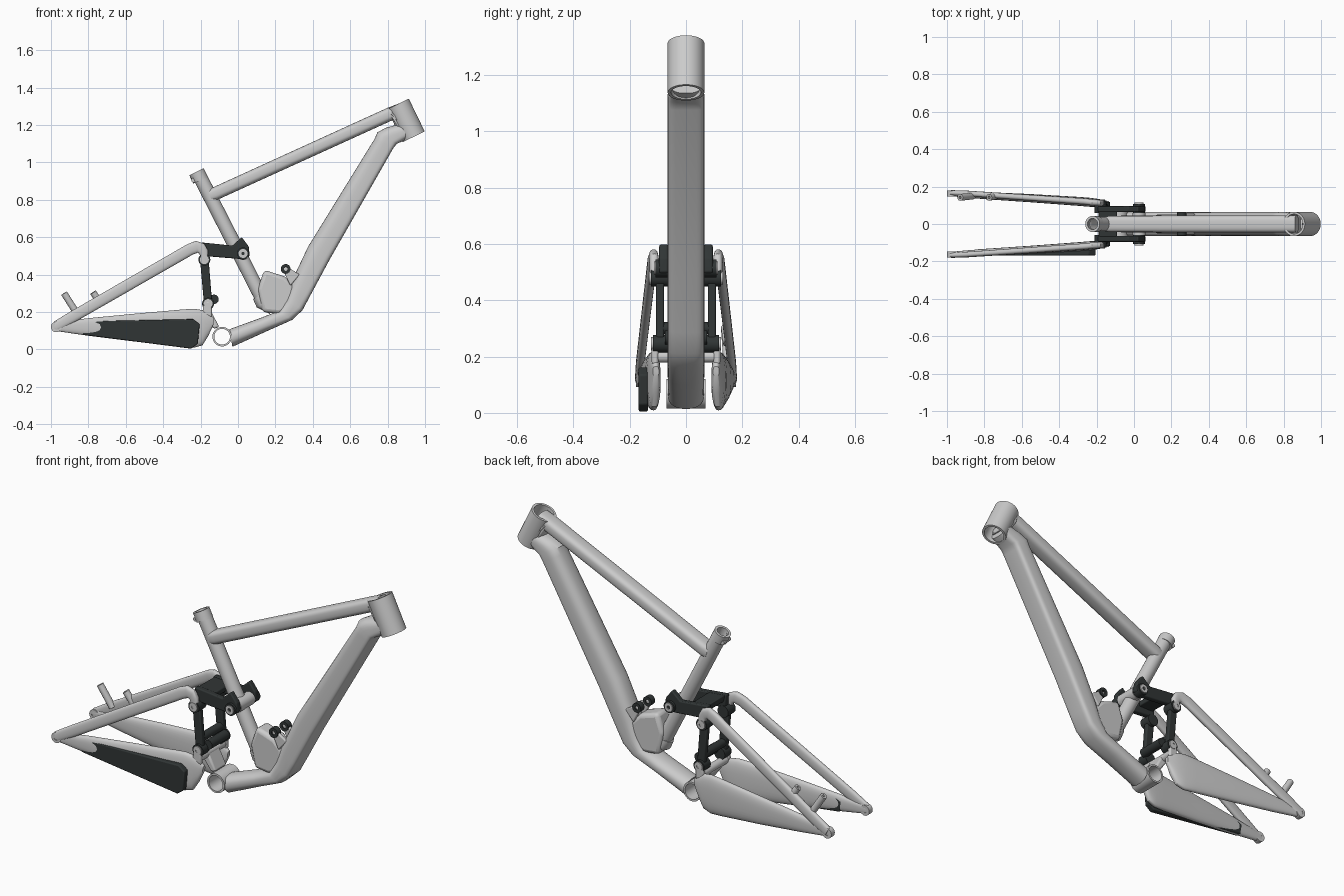
import bpy, bmesh, math
from mathutils import Vector

dark = bpy.data.materials.new("dark_parts")
dark.diffuse_color = (0.03, 0.036, 0.036, 1)


def finish(name, bm, mat=None, bevel=0, angle=35):
    bmesh.ops.recalc_face_normals(bm, faces=bm.faces[:])
    me = bpy.data.meshes.new(name)
    bm.to_mesh(me)
    bm.free()
    ob = bpy.data.objects.new(name, me)
    bpy.context.collection.objects.link(ob)
    if mat:
        me.materials.append(mat)
    if bevel:
        m = ob.modifiers.new("bevel", "BEVEL")
        m.width, m.segments, m.limit_method = bevel, 3, "ANGLE"
    bpy.ops.object.select_all(action="DESELECT")
    ob.select_set(True)
    bpy.context.view_layer.objects.active = ob
    bpy.ops.object.shade_smooth_by_angle(angle=math.radians(angle))
    return ob


def skin(bm, rings, closed=False):
    n = len(rings[0])
    pairs = list(zip(rings, rings[1:] + rings[:1] if closed else rings[1:]))
    for a, b in pairs:
        for i in range(n):
            j = (i + 1) % n
            bm.faces.new((a[i], a[j], b[j], b[i]))
    if not closed:
        bm.faces.new(rings[0])
        bm.faces.new(rings[-1])


def cyl(name, a, b, r, hole=0, mat=None, n=32):
    """Round bar or hollow tube from a to b."""
    a, b = Vector(a), Vector(b)
    d = (b - a).normalized()
    u = d.orthogonal().normalized()
    v = d.cross(u)
    bm = bmesh.new()

    def ring(c, rad):
        return [bm.verts.new(c + rad * (u * math.cos(t) + v * math.sin(t)))
                for t in (2 * math.pi * i / n for i in range(n))]
    rings = [ring(a, r), ring(b, r)]
    if hole:
        rings += [ring(b, hole), ring(a, hole)]
    skin(bm, rings, bool(hole))
    return finish(name, bm, mat)


def spow(x, p):
    return math.copysign(abs(x) ** p, x)


def loft(name, secs, n=32, mat=None):
    """Sections: (upper x, upper z, lower x, lower z, y, half width, top power, bottom power)."""
    bm = bmesh.new()
    rings = []
    for ux, uz, lx, lz, y, hw, pt, pb in secs:
        c = Vector(((ux + lx) / 2, y, (uz + lz) / 2))
        h = Vector(((ux - lx) / 2, 0, (uz - lz) / 2))
        ring = []
        for i in range(n):
            t = 2 * math.pi * i / n
            p = 2 / (pt if math.sin(t) >= 0 else pb)
            ring.append(bm.verts.new(c + h * spow(math.sin(t), p)
                                     + Vector((0, hw * spow(math.cos(t), p), 0))))
        rings.append(ring)
    skin(bm, rings)
    return finish(name, bm, mat)


def plate(name, pts, y0, y1, mat=None, bevel=0.006):
    """Side profile extruded across y."""
    bm = bmesh.new()
    rings = [[bm.verts.new((x, y, z)) for x, z in pts] for y in (y0, y1)]
    skin(bm, rings)
    return finish(name, bm, mat, bevel)


# Head tube and its joining block
cyl("head_tube", (0.855, 0, 1.312), (0.94, 0, 1.137), 0.065, 0.053, n=48)
plate("head_gusset", [(0.81, 1.26), (0.85, 1.285), (0.92, 1.16), (0.86, 1.18)], -0.045, 0.045)
for i in range(5):
    k = i * 0.014
    plate("gusset_rib", [(0.815 + k, 1.262 - k), (0.825 + k, 1.266 - k),
                         (0.885 + k / 3, 1.20 - k / 2), (0.875 + k / 3, 1.196 - k / 2)],
          -0.05, 0.05, bevel=0.002)

# Down tube: round on top, flat underside, bending to the crank shell
W = 0.065
loft("down_tube", [
    (0.90, 1.215, 0.915, 1.135, 0, 0.055, 2.5, 3),
    (0.79, 1.185, 0.885, 1.115, 0, 0.06, 2.5, 4),
    (0.745, 1.16, 0.85, 1.10, 0, W, 2.5, 5),
    (0.73, 1.125, 0.83, 1.075, 0, W, 2.5, 6),
    (0.375, 0.55, 0.49, 0.48, 0, W, 2.5, 6),
    (0.29, 0.37, 0.385, 0.285, 0, W, 2.5, 6),
    (0.255, 0.275, 0.345, 0.21, 0, W, 2.5, 5),
    (0.215, 0.205, 0.29, 0.158, 0, W, 2.5, 3.5),
    (0.12, 0.168, 0.16, 0.10, 0, W, 2.3, 2.5),
    (-0.045, 0.108, -0.03, 0.014, 0, 0.063, 2.3, 2.3)])

# Top tube
loft("top_tube", [
    (-0.16, 0.855, -0.14, 0.79, 0, 0.04, 3, 3),
    (-0.13, 0.868, -0.11, 0.80, 0, 0.044, 3, 3),
    (0.80, 1.292, 0.825, 1.225, 0, 0.046, 3, 3),
    (0.86, 1.315, 0.88, 1.25, 0, 0.046, 3, 3)])

# Seat tube with slotted clamp collar
cyl("seat_tube", (0.125, 0, 0.28), (-0.212, 0, 0.94), 0.038, 0.03)
loft("seat_tube_foot", [
    (0.15, 0.305, 0.08, 0.27, 0, 0.038, 2, 2),
    (0.165, 0.27, 0.10, 0.225, 0, 0.042, 2, 2),
    (0.21, 0.25, 0.17, 0.19, 0, 0.045, 2, 2)])
cyl("seat_collar", (-0.20, 0, 0.905), (-0.222, 0, 0.95), 0.043, 0.03)
cyl("collar_bolt", (-0.238, -0.03, 0.905), (-0.238, 0.03, 0.905), 0.012)

# Crank shell
cyl("crank_shell", (-0.085, -0.07, 0.068), (-0.085, 0.07, 0.068), 0.052, 0.042)

# Shock cradle between seat tube and down tube
plate("shock_cradle", [(0.14, 0.425), (0.25, 0.39), (0.30, 0.34), (0.30, 0.22),
                       (0.22, 0.19), (0.13, 0.20), (0.12, 0.25), (0.105, 0.32)],
      -0.05, 0.05, bevel=0.02)

# Seat tube pivot boss
cyl("rocker_boss", (0.027, -0.06, 0.513), (0.027, 0.06, 0.513), 0.035)

for s, side in ((-1, "right"), (1, "left")):
    # Chain stay, deep blade narrowing to the rear axle
    def stay(ux, uz, lx, lz, y, w, p=2.6):
        return (ux, uz, lx, lz, s * y, w, p, p)
    loft("chain_stay_" + side, [
        stay(-0.985, 0.143, -0.985, 0.10, 0.163, 0.014),
        stay(-0.80, 0.167, -0.80, 0.073, 0.152, 0.019),
        stay(-0.55, 0.191, -0.55, 0.042, 0.138, 0.022),
        stay(-0.29, 0.214, -0.30, 0.014, 0.121, 0.024),
        stay(-0.235, 0.217, -0.235, 0.009, 0.116, 0.024),
        stay(-0.19, 0.21, -0.19, 0.022, 0.112, 0.022),
        stay(-0.15, 0.19, -0.16, 0.07, 0.108, 0.018),
        stay(-0.128, 0.165, -0.132, 0.13, 0.107, 0.011)])
    # Pivot lug on the chain stay
    plate("stay_lug_" + side, [(-0.19, 0.19), (-0.185, 0.255), (-0.14, 0.26), (-0.14, 0.17)],
          s * 0.098, s * 0.122, bevel=0.008)
    # Seat stay, hooking down to the rocker pivot
    loft("seat_stay_" + side, [
        stay(-0.985, 0.148, -0.96, 0.10, 0.167, 0.014),
        stay(-0.90, 0.20, -0.872, 0.146, 0.163, 0.015),
        stay(-0.27, 0.563, -0.24, 0.508, 0.120, 0.017),
        stay(-0.225, 0.58, -0.215, 0.517, 0.115, 0.017),
        stay(-0.18, 0.565, -0.207, 0.512, 0.113, 0.017),
        stay(-0.16, 0.53, -0.203, 0.502, 0.113, 0.017),
        stay(-0.158, 0.47, -0.20, 0.47, 0.113, 0.016)], n=24)
    # Rear axle eye
    cyl("axle_eye_" + side, (-0.972, s * 0.148, 0.12), (-0.972, s * 0.178, 0.12), 0.028, 0.013)
    # Rocker arm
    plate("rocker_arm_" + side, [(-0.195, 0.572), (-0.03, 0.555), (0.02, 0.6), (0.058, 0.55),
                                 (0.062, 0.50), (0.03, 0.482), (-0.19, 0.50)],
          s * 0.064, s * 0.095, dark)
    # Upright link
    plate("upright_link_" + side, [(-0.203, 0.48), (-0.157, 0.48), (-0.138, 0.245), (-0.182, 0.245)],
          s * 0.078, s * 0.106, dark)
    # Pivot barrels and bolt caps
    for x, z, y0, y1 in ((0.027, 0.513, 0.055, 0.108), (-0.18, 0.48, 0.06, 0.125),
                         (-0.16, 0.245, 0.06, 0.118)):
        cyl("pivot_barrel_" + side, (x, s * y0, z), (x, s * y1, z), 0.032, mat=dark)
        cyl("pivot_cap_" + side, (x, s * (y1 - 0.01), z), (x, s * (y1 + 0.006), z), 0.024, 0.009)
    # Shock mount bolts and tabs
    cyl("shock_bolt_" + side, (0.255, s * 0.03, 0.43), (0.255, s * 0.062, 0.43), 0.026, 0.01, dark)
    plate("shock_tab_" + side, [(0.235, 0.435), (0.265, 0.44), (0.33, 0.40), (0.28, 0.34)],
          s * 0.035, s * 0.055)

# Cross members of the linkage
plate("rocker_bridge", [(-0.19, 0.57), (-0.09, 0.56), (-0.09, 0.53), (-0.18, 0.53)],
      -0.07, 0.07, dark)
cyl("link_crossbar", (-0.165, -0.08, 0.30), (-0.165, 0.08, 0.30), 0.022, mat=dark)
cyl("lower_shock_pin", (-0.128, -0.075, 0.268), (-0.128, 0.075, 0.268), 0.025, mat=dark)
cyl("stay_bridge", (-0.165, -0.12, 0.20), (-0.165, 0.12, 0.20), 0.022)
plate("main_pivot_yoke", [(-0.19, 0.19), (-0.15, 0.215), (-0.10, 0.12), (-0.13, 0.11)],
      -0.05, 0.05, bevel=0.01)

# Chain guard pad on one chain stay
plate("chain_guard", [(-0.84, 0.135), (-0.81, 0.15), (-0.24, 0.162), (-0.205, 0.135),
                      (-0.215, 0.03), (-0.25, 0.004), (-0.83, 0.078)],
      -0.168, -0.135, dark)

# Brake mount posts
for x0, z0, x1, z1 in ((-0.93, 0.30, -0.86, 0.19), (-0.775, 0.305, -0.735, 0.245)):
    cyl("brake_post", (x0, 0.142, z0), (x1, 0.15, z1), 0.018, 0.007, n=20)
